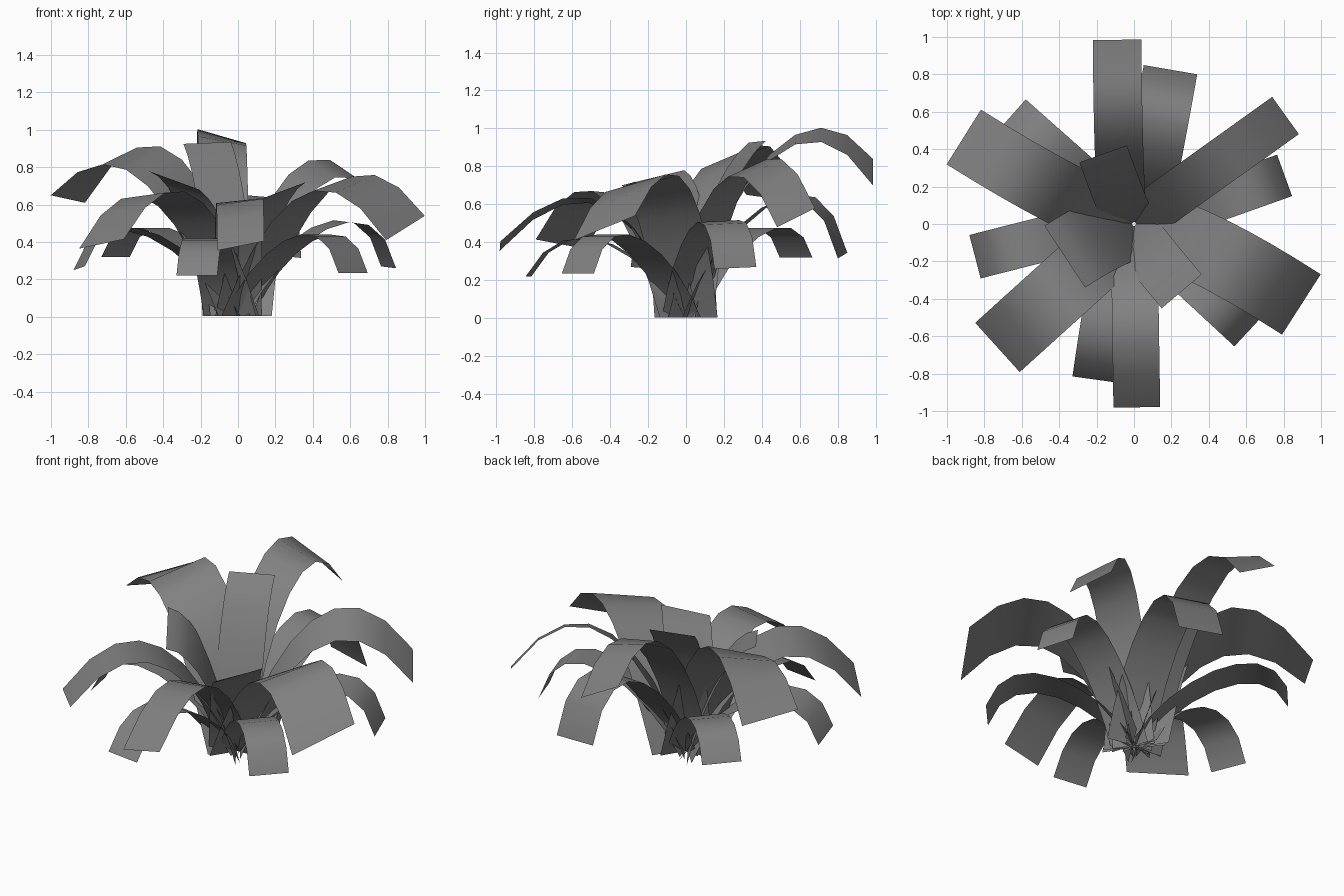
import bpy
from mathutils import Vector
from math import atan2, cos, hypot, radians, sin

if "Cube" in bpy.data.objects:
    bpy.data.objects.remove(bpy.data.objects["Cube"])

SEGMENTS = 8

# Tip x, tip y, tip z, peak z, width, tip roll and middle roll (left minus
# right height), tip yaw in degrees, how far out the arch peaks
UPPER = [
    (-0.09, 0.985, 0.77, 0.965, 0.26, 0.14, 0.03, -5, 0.64),
    (0.81, 0.58, 0.53, 0.80, 0.245, 0.10, 0.08, 0, 0.57),
    (0.895, -0.43, 0.475, 0.72, 0.383, 0.13, 0.06, -7, 0.54),
    (0.015, -0.98, 0.38, 0.625, 0.25, 0.05, 0.02, 0, 0.50),
    (-0.73, -0.66, 0.39, 0.66, 0.355, 0.05, 0.02, 0, 0.57),
    (-0.91, 0.465, 0.63, 0.865, 0.345, 0.04, -0.14, -5, 0.54),
]
LOWER = [
    (0.195, 0.825, 0.33, 0.64, 0.29, 0.03, 0.02, 3.5, 0.82),
    (0.805, 0.26, 0.265, 0.51, 0.235, 0.01, 0.01, 2, 0.86),
    (0.615, -0.57, 0.235, 0.44, 0.23, 0.0, 0, 0, 0.84),
    (-0.22, -0.83, 0.22, 0.42, 0.22, 0.0, 0, 7, 0.74),
    (-0.85, -0.175, 0.26, 0.47, 0.24, 0.02, 0.01, 3, 0.84),
    (-0.655, 0.58, 0.32, 0.48, 0.23, 0.0, 0, 0, 0.84),
]
# Here the fourth value is the height of the last control point
INNER = [
    (-0.165, 0.375, 0.93, 0.80, 0.27, -0.01, 0, -4, 0.58),
    (-0.37, -0.175, 0.74, 0.72, 0.395, -0.08, -0.04, 8, 0.58),
    (0.255, -0.36, 0.68, 0.63, 0.28, 0.08, 0.04, 5, 0.58),
]

# Dark grey foliage
grey = bpy.data.materials.new("dark_leaf")
grey.diffuse_color = (0.22, 0.22, 0.22, 1)
grey.use_nodes = True
grey.node_tree.nodes["Principled BSDF"].inputs["Base Color"].default_value = grey.diffuse_color


def bezier(a, b, c, d, t):
    s = 1 - t
    return a * s**3 + 3 * b * s * s * t + 3 * c * s * t * t + d * t**3


def leaf(name, spec, inner):
    """A flat strip swept along an arching path in a nearly vertical plane."""
    x, y, z, peak, width, roll, mid_roll, yaw, far = spec
    angle = atan2(y, x) + radians(yaw)
    out = Vector((cos(angle), sin(angle), 0))
    side = Vector((-out.y, out.x, 0))
    reach = hypot(x, y) * cos(radians(yaw))
    foot = Vector((x, y, 0)) - out * reach
    keep = 0.1 if width > 0.3 else 0.7   # wide leaves start at the centre
    if inner:
        z1, z2 = 0.45 * z, peak
    else:
        z1 = 0.75 * peak
        z2 = (0.858 * peak - 0.343 * z) / 0.441
    verts, faces = [], []
    for i in range(SEGMENTS + 1):
        t = i / SEGMENTS
        r = bezier(0.01, 0.22 * reach, far * reach, reach, t)
        h = bezier(0.005, z1, z2, z, t)
        blend = keep + (1 - keep) * (2 * t - t * t)
        centre = foot * blend + out * r + Vector((0, 0, h))
        # Roll passes through zero, mid_roll and tip roll
        tilt = mid_roll * 4 * t * (1 - t) + roll * t * (2 * t - 1)
        half = side * (width / 2) + Vector((0, 0, tilt / 2))
        verts += [centre + half, centre - half]
        if i:
            k = 2 * i
            faces.append((k - 2, k - 1, k + 1, k))
    mesh = bpy.data.meshes.new(name)
    mesh.from_pydata(verts, [], faces)
    for p in mesh.polygons:
        p.use_smooth = True
    mesh.materials.append(grey)
    bpy.context.collection.objects.link(bpy.data.objects.new(name, mesh))


# Three tiers of leaves growing from one crown
for kind, tier in (("upper", UPPER), ("lower", LOWER), ("inner", INNER)):
    for n, spec in enumerate(tier, 1):
        leaf(f"{kind}_leaf_{n}", spec, kind == "inner")
